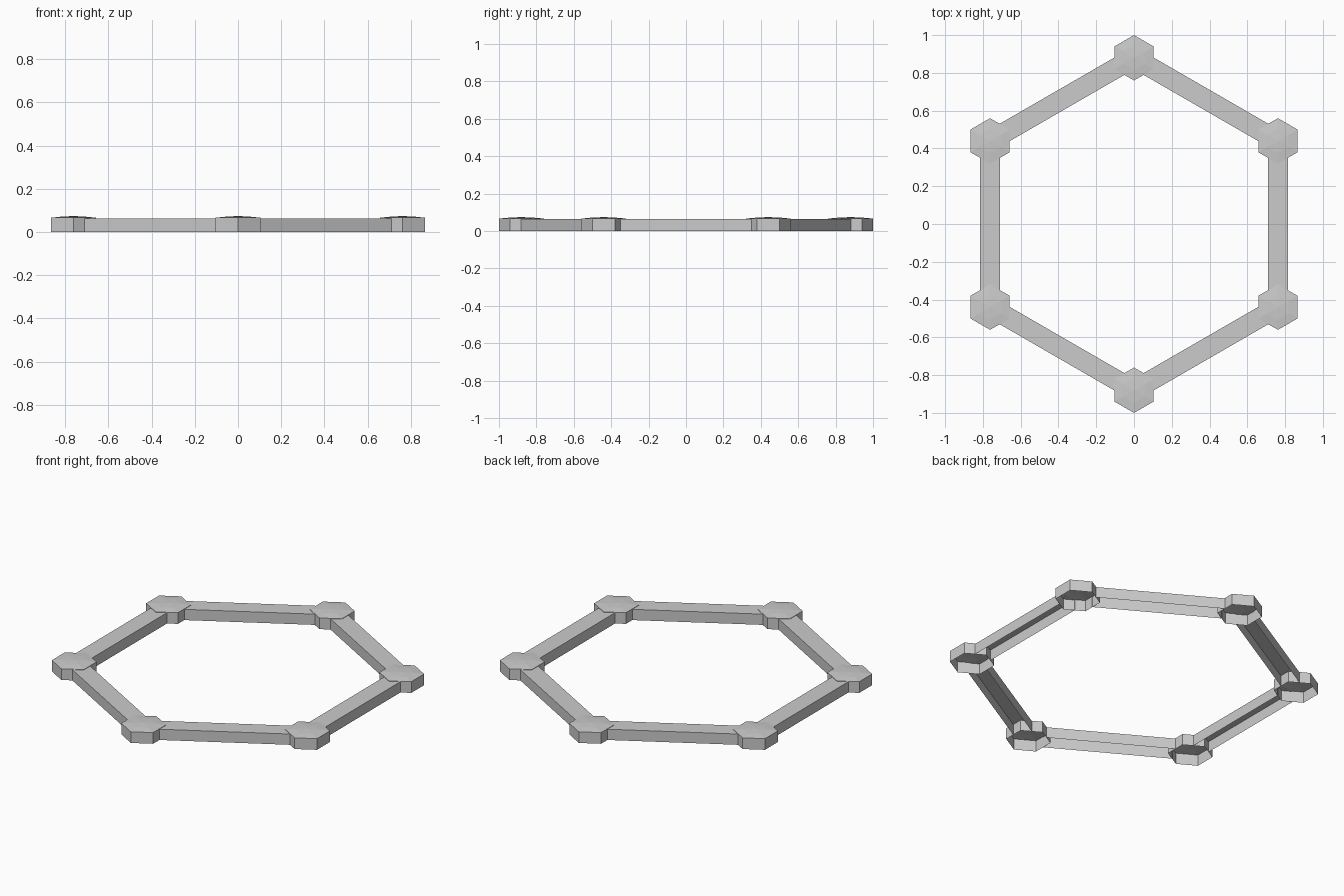
import bpy, bmesh
from math import radians, cos, sin, pi
from mathutils import Matrix, Vector

if "Cube" in bpy.data.objects:
    bpy.data.objects.remove(bpy.data.objects["Cube"])

RING = 0.88       # distance of each corner node from the centre
NODE_R = 0.12     # node circumradius
RIM, DOME, PEAK = 0.066, 0.071, 0.074
BEAM_HALF, BEAM_TOP, BEAM_INSET = 0.053, 0.0635, 0.088


def finish(name, bm):
    bmesh.ops.recalc_face_normals(bm, faces=bm.faces)
    mesh = bpy.data.meshes.new(name)
    bm.to_mesh(mesh)
    bm.free()
    obj = bpy.data.objects.new(name, mesh)
    bpy.context.collection.objects.link(obj)
    return obj


def hex_ring(bm, radius, z):
    return [bm.verts.new((radius * cos(radians(30 + 60 * i)),
                          radius * sin(radians(30 + 60 * i)), z)) for i in range(6)]


def bridge(bm, a, b):
    for i in range(6):
        j = (i + 1) % 6
        bm.faces.new((a[i], a[j], b[j], b[i]))


# Corner node: open-bottomed hexagonal cap with a shallow dome
def node(name, centre):
    bm = bmesh.new()
    base, rim, dome = (hex_ring(bm, r, z) for r, z in
                       ((NODE_R, 0), (NODE_R, RIM), (NODE_R * 0.55, DOME)))
    bridge(bm, base, rim)
    bridge(bm, rim, dome)
    tip = bm.verts.new((0, 0, PEAK))
    for i in range(6):
        bm.faces.new((dome[i], dome[(i + 1) % 6], tip))
    obj = finish(name, bm)
    obj.location = centre


# Beam: hollow channel open underneath, running between two nodes
def beam(name, start, end):
    span = end - start
    half = span.length / 2 - BEAM_INSET
    profile = [(-BEAM_HALF, 0), (-BEAM_HALF, BEAM_TOP),
               (BEAM_HALF, BEAM_TOP), (BEAM_HALF, 0)]
    bm = bmesh.new()
    a = [bm.verts.new((-half, y, z)) for y, z in profile]
    b = [bm.verts.new((half, y, z)) for y, z in profile]
    for i in range(3):
        bm.faces.new((a[i], a[i + 1], b[i + 1], b[i]))
    obj = finish(name, bm)
    angle = Vector((1, 0)).angle_signed(span.to_2d())
    obj.matrix_world = (Matrix.Translation((start + end) / 2)
                        @ Matrix.Rotation(-angle, 4, 'Z'))


# Hexagonal ring layout
corners = [Vector((RING * cos(pi / 6 + i * pi / 3),
                   RING * sin(pi / 6 + i * pi / 3), 0)) for i in range(6)]
for i, corner in enumerate(corners):
    node(f"corner_node_{i + 1}", corner)
    beam(f"beam_{i + 1}", corner, corners[(i + 1) % 6])
